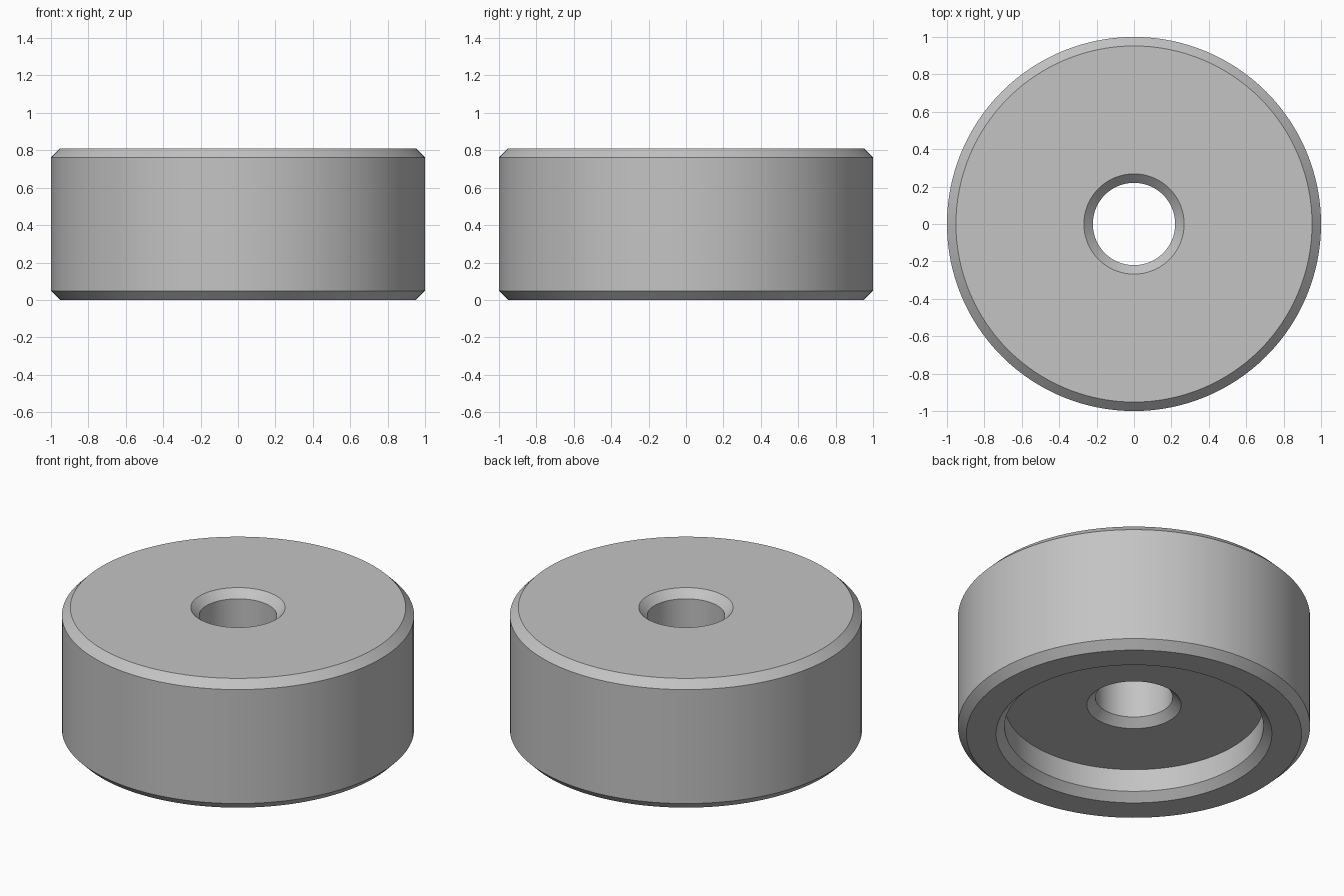
import bpy
import bmesh
import math

cube = bpy.data.objects.get("Cube")
if cube:
    bpy.data.objects.remove(cube, do_unlink=True)

# Main dimensions
HEIGHT, RADIUS, HOLE = 0.81, 1.0, 0.22
RECESS, DEPTH, BEVEL = 0.735, 0.19, 0.048
SEGMENTS = 128

# Plain grey material
grey = bpy.data.materials.new("plain grey")
grey.use_nodes = True
colour = (0.55, 0.55, 0.55, 1)
grey.diffuse_color = colour
grey.node_tree.nodes["Principled BSDF"].inputs["Base Color"].default_value = colour

# Closed cross-section (radius, height): bevelled rim, through hole, recess below
profile = [
    (RADIUS - BEVEL, 0), (RADIUS, BEVEL),
    (RADIUS, HEIGHT - BEVEL), (RADIUS - BEVEL, HEIGHT),
    (HOLE + BEVEL, HEIGHT), (HOLE, HEIGHT - BEVEL),
    (HOLE, DEPTH + BEVEL), (HOLE + BEVEL, DEPTH),
    (RECESS, DEPTH), (RECESS, BEVEL), (RECESS + BEVEL, 0),
]

# Revolve the cross-section into the round foot
bm = bmesh.new()
verts = [bm.verts.new((r, 0, z)) for r, z in profile]
edges = [bm.edges.new((v, verts[i - 1])) for i, v in enumerate(verts)]
bmesh.ops.spin(bm, geom=verts + edges, cent=(0, 0, 0), axis=(0, 0, 1),
               angle=math.tau, steps=SEGMENTS, use_merge=True)
bmesh.ops.remove_doubles(bm, verts=bm.verts[:], dist=0.0001)
bmesh.ops.recalc_face_normals(bm, faces=bm.faces[:])
mesh = bpy.data.meshes.new("round_foot")
bm.to_mesh(mesh)
bm.free()
mesh.materials.append(grey)

foot = bpy.data.objects.new("round_foot", mesh)
bpy.context.collection.objects.link(foot)

# Smooth round walls with crisp bevel edges
bpy.ops.object.select_all(action="DESELECT")
foot.select_set(True)
bpy.context.view_layer.objects.active = foot
bpy.ops.object.shade_smooth_by_angle(angle=math.radians(30))
